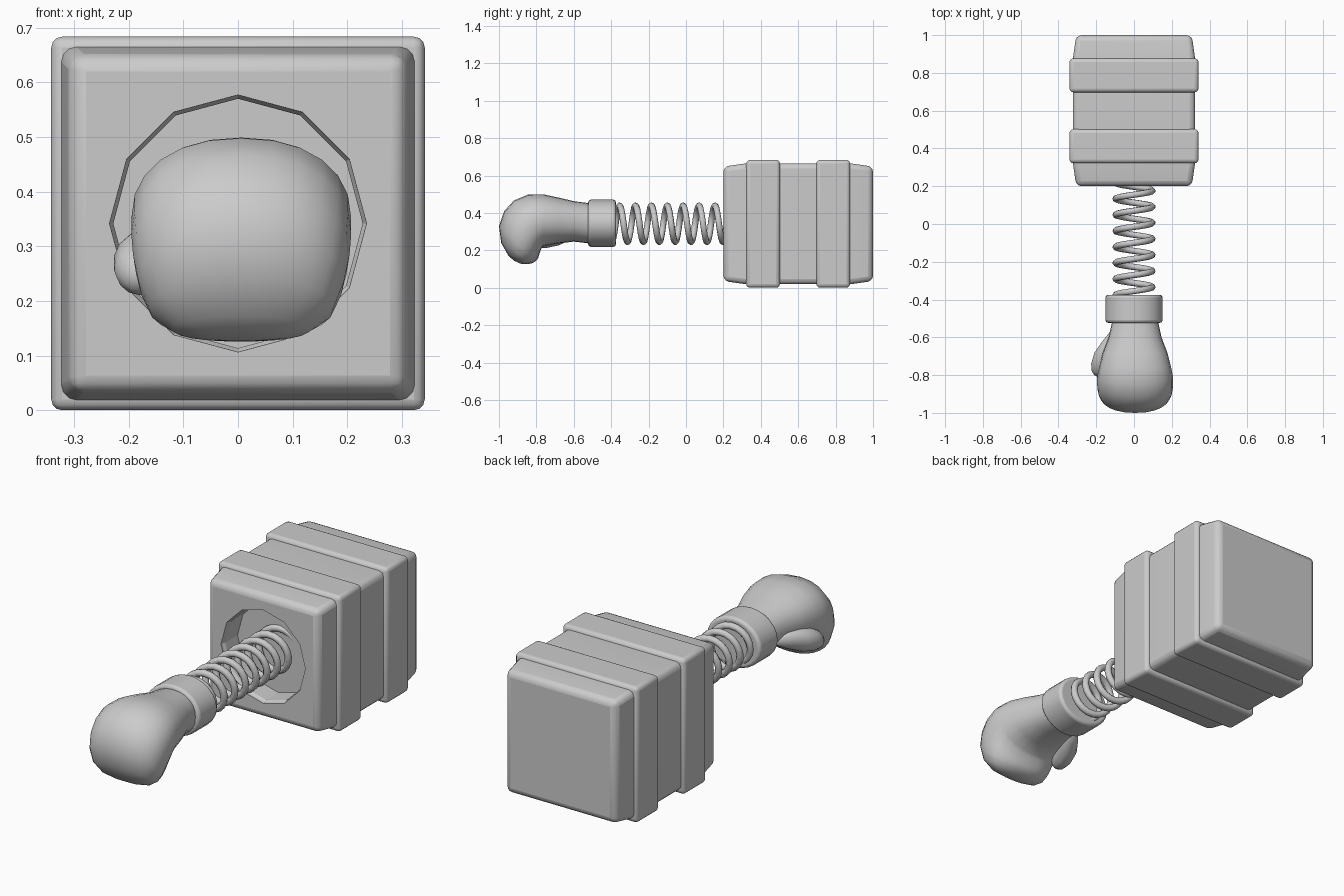
import bpy, bmesh, math
from mathutils import Vector

if "Cube" in bpy.data.objects:
    bpy.data.objects.remove(bpy.data.objects["Cube"])

ZC = 0.342          # height of the central axis
grey = bpy.data.materials.new("plain grey")
grey.diffuse_color = (0.6, 0.6, 0.6, 1)
grey.use_nodes = True
grey.node_tree.nodes["Principled BSDF"].inputs["Base Color"].default_value = grey.diffuse_color


def loft(name, rings):
    """Skin a list of equal-sized point rings and cap both ends."""
    bm = bmesh.new()
    loops = [[bm.verts.new(p) for p in ring] for ring in rings]
    n = len(loops[0])
    for a, b in zip(loops, loops[1:]):
        for i in range(n):
            bm.faces.new((a[i], a[(i + 1) % n], b[(i + 1) % n], b[i]))
    bm.faces.new(loops[0])
    bm.faces.new(loops[-1])
    bmesh.ops.recalc_face_normals(bm, faces=bm.faces)
    mesh = bpy.data.meshes.new(name)
    bm.to_mesh(mesh)
    bm.free()
    obj = bpy.data.objects.new(name, mesh)
    bpy.context.collection.objects.link(obj)
    mesh.materials.append(grey)
    return obj


def smooth(obj, angle=35):
    bpy.ops.object.select_all(action='DESELECT')
    obj.select_set(True)
    bpy.context.view_layer.objects.active = obj
    bpy.ops.object.shade_smooth_by_angle(angle=math.radians(angle))


def bevel(obj, width, segments=3):
    m = obj.modifiers.new("rounded edges", 'BEVEL')
    m.width, m.segments = width, segments
    m.limit_method, m.angle_limit = 'ANGLE', math.radians(30)


def square(y, h):
    return [(sx * h, y, ZC + sz * h) for sx, sz in ((-1, -1), (1, -1), (1, 1), (-1, 1))]


def oval(y, rx, rz, n, x=0, z=ZC):
    return [(x + rx * math.sin(2 * math.pi * i / n), y,
             z + rz * math.cos(2 * math.pi * i / n)) for i in range(n)]


# Box with slightly tapered ends and a twelve-sided opening in the front
box = loft("box", [square(0.2, 0.306), square(0.32, 0.323),
                   square(0.88, 0.323), square(1.0, 0.306)])
bevel(box, 0.028)
cutter = loft("opening_cutter", [oval(0.1, 0.235, 0.235, 12), oval(0.21, 0.235, 0.235, 12),
                                 oval(0.225, 0.228, 0.228, 12), oval(0.8, 0.228, 0.228, 12)])
cutter.hide_render = True
cutter.hide_set(True)
cut = box.modifiers.new("opening", 'BOOLEAN')
cut.operation, cut.object, cut.solver = 'DIFFERENCE', cutter, 'EXACT'
smooth(box)

# Two raised bands around the box
for name, y0, y1 in (("front_band", 0.322, 0.502), ("back_band", 0.697, 0.877)):
    band = loft(name, [square(y0, 0.3415), square(y1, 0.3415)])
    bevel(band, 0.02)
    smooth(band)

# Coil spring
curve = bpy.data.curves.new("spring", 'CURVE')
curve.dimensions = '3D'
curve.bevel_depth, curve.bevel_resolution = 0.017, 2
curve.use_fill_caps = True
STEPS, PITCH, R = 20, 0.085, 0.097
first, last = -10, int(13.2 * STEPS)
spline = curve.splines.new('POLY')
spline.points.add(last - first)
for k, p in enumerate(spline.points):
    t = 2 * math.pi * (k + first) / STEPS
    p.co = (R * math.sin(t), -0.355 + PITCH * t / (2 * math.pi), ZC + R * math.cos(t), 1)
    p.radius = 1
curve.materials.append(grey)
spring = bpy.data.objects.new("spring", curve)
bpy.context.collection.objects.link(spring)

# Cuff
cuff = loft("cuff", [oval(-0.523, 0.151, 0.126, 24, z=0.345),
                     oval(-0.375, 0.151, 0.126, 24, z=0.345)])
bevel(cuff, 0.014)
smooth(cuff)


def fist_ring(top, bottom, half, x=0.006, n=24):
    """Rounded section spanning a top and a bottom (y, z) point."""
    a, b = Vector((x, *top)), Vector((x, *bottom))
    mid, up = (a + b) / 2, (a - b) / 2
    ring = []
    for i in range(n):
        s, c = math.sin(2 * math.pi * i / n), math.cos(2 * math.pi * i / n)
        s, c = (math.copysign(abs(v) ** 0.9, v) for v in (s, c))
        ring.append(mid + up * c + Vector((half * s, 0, 0)))
    return ring


# Glove: wrist running forward, then the fist fanning downward
sections = [((-0.50, 0.45), (-0.50, 0.235), 0.118), ((-0.60, 0.463), (-0.60, 0.247), 0.14),
            ((-0.68, 0.482), (-0.69, 0.236), 0.172), ((-0.76, 0.499), (-0.765, 0.222), 0.191),
            ((-0.845, 0.498), (-0.775, 0.205), 0.201), ((-0.92, 0.467), (-0.785, 0.178), 0.201),
            ((-0.972, 0.41), (-0.79, 0.16), 0.198), ((-1.0, 0.33), (-0.80, 0.145), 0.188),
            ((-0.988, 0.24), (-0.82, 0.132), 0.168), ((-0.95, 0.172), (-0.85, 0.126), 0.125),
            ((-0.92, 0.145), (-0.88, 0.127), 0.06)]
glove = loft("glove", [fist_ring(*s) for s in sections])
smooth(glove, 60)

# Thumb along the left side of the glove
thumb_path = [(-0.56, -0.10, 0.31, 0.02), (-0.62, -0.125, 0.30, 0.045), (-0.68, -0.155, 0.285, 0.058),
              (-0.74, -0.175, 0.27, 0.056), (-0.78, -0.18, 0.258, 0.047),
              (-0.80, -0.18, 0.252, 0.033), (-0.81, -0.18, 0.25, 0.012)]
thumb = loft("thumb", [oval(y, r * 0.95, r, 14, x, z) for y, x, z, r in thumb_path])
smooth(thumb, 60)
